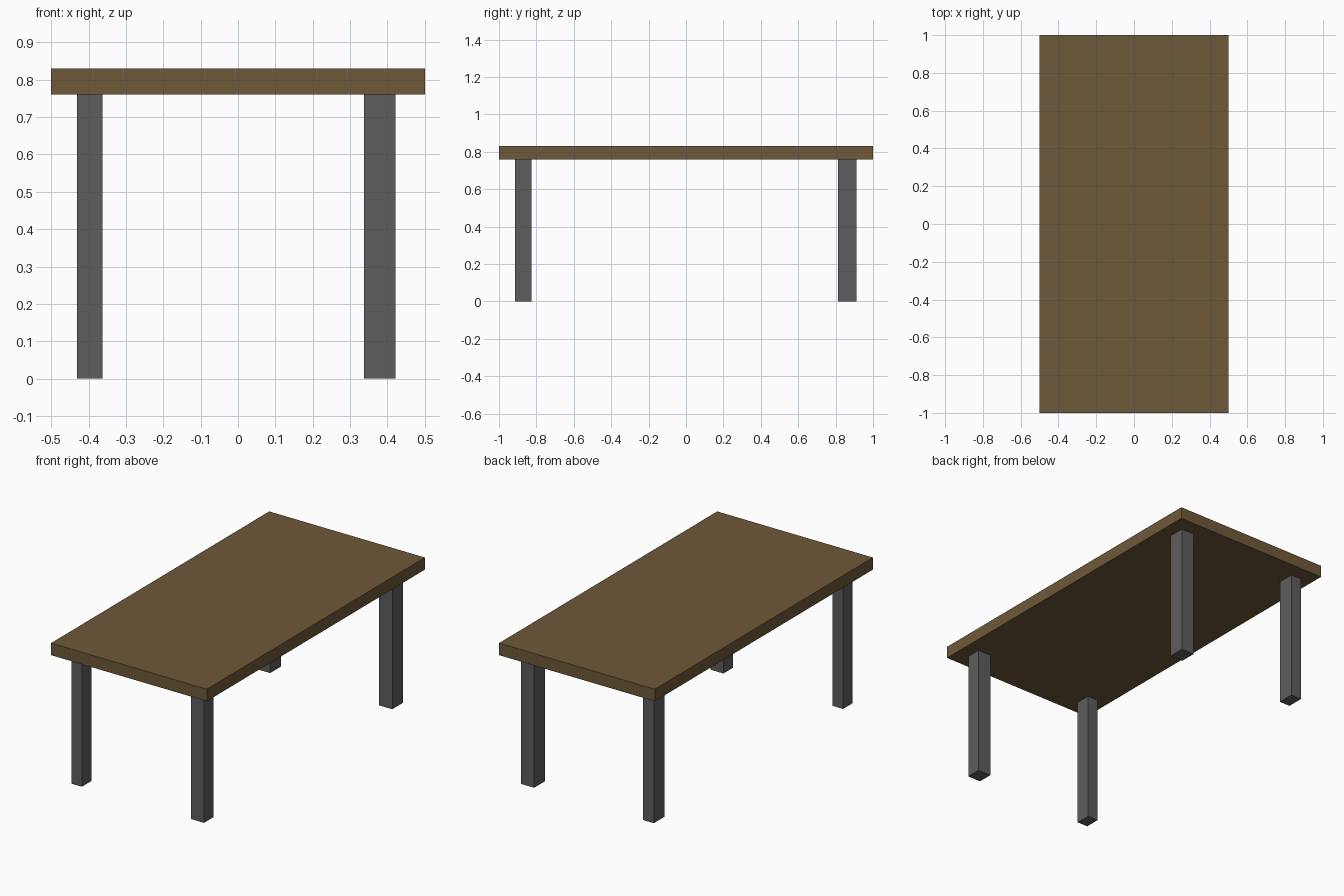
import bpy

if "Cube" in bpy.data.objects:
    bpy.data.objects.remove(bpy.data.objects["Cube"])


def material(name, rgb):
    m = bpy.data.materials.new(name)
    m.diffuse_color = (*rgb, 1.0)
    m.use_nodes = True
    m.node_tree.nodes["Principled BSDF"].inputs["Base Color"].default_value = m.diffuse_color
    return m


def box(name, xr, yr, zr, mat):
    """Axis-aligned box from its x, y and z ranges."""
    ranges = (xr, yr, zr)
    bpy.ops.mesh.primitive_cube_add(size=1, location=[(a + b) / 2 for a, b in ranges])
    ob = bpy.context.object
    ob.name = name
    ob.scale = [b - a for a, b in ranges]
    bpy.ops.object.transform_apply(location=False, rotation=False, scale=True)
    ob.data.materials.append(mat)
    return ob


wood = material("brown wood", (0.158, 0.100, 0.040))
metal = material("dark grey", (0.110, 0.110, 0.110))

# Table top
box("table_top", (-0.5, 0.5), (-1, 1), (0.76, 0.83), wood)

# Four legs, slightly uneven in thickness
leg_x = {"left": (-0.431, -0.363), "right": (0.337, 0.421)}
leg_y = {"front": (-0.913, -0.825), "back": (0.813, 0.911)}
for end, yr in leg_y.items():
    for side, xr in leg_x.items():
        box(f"{end}_{side}_leg", xr, yr, (0, 0.76), metal)
